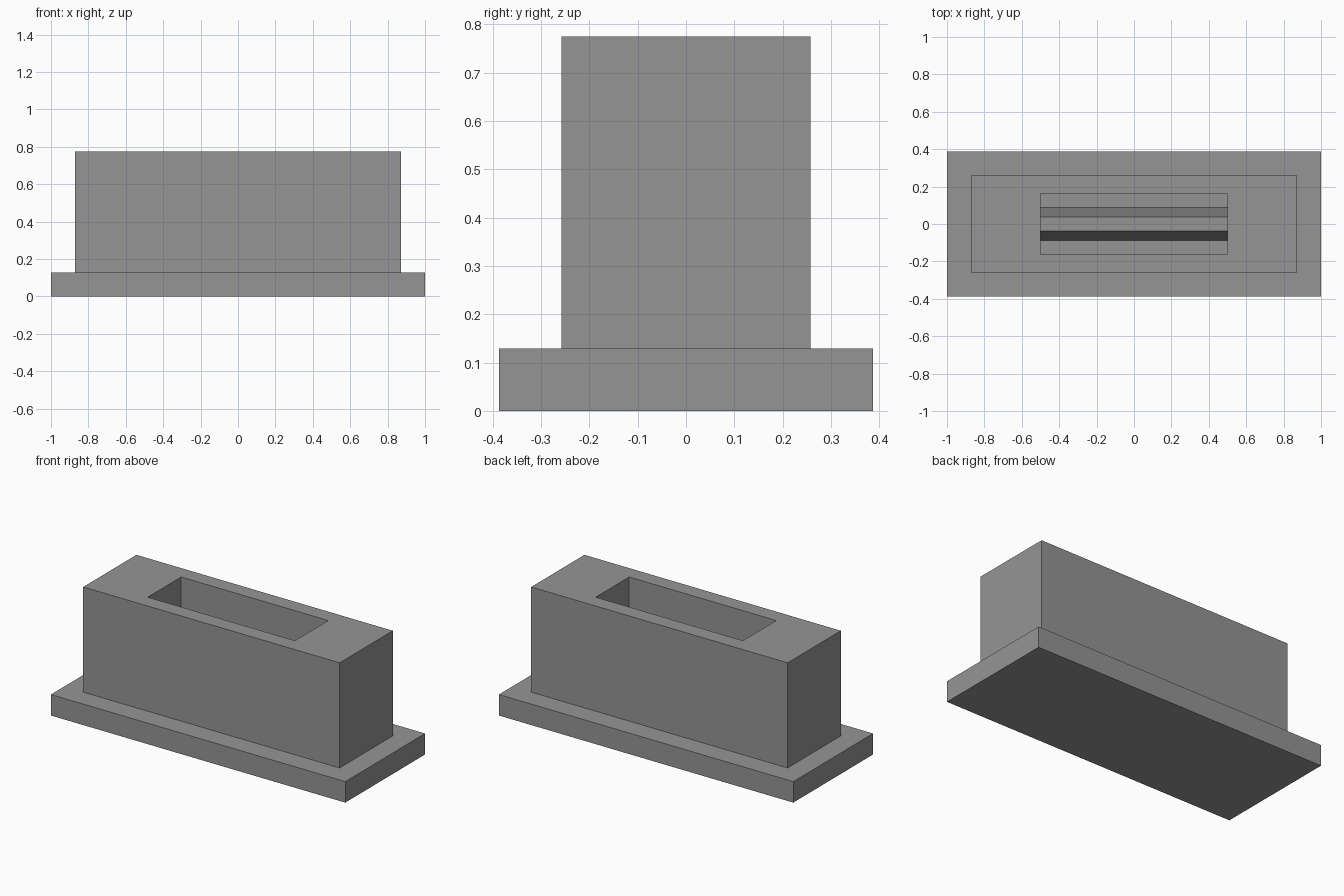
import bpy
import bmesh

if "Cube" in bpy.data.objects:
    bpy.data.objects.remove(bpy.data.objects["Cube"])

grey = bpy.data.materials.new("mid grey")
grey.diffuse_color = (0.3, 0.3, 0.3, 1.0)
grey.use_nodes = True
grey.node_tree.nodes["Principled BSDF"].inputs["Base Color"].default_value = grey.diffuse_color

# half sizes and levels
BASE, BODY, POCKET = (1.0, 0.387), (0.871, 0.258), (0.5, 0.162)
Z_BASE, Z_TOP, Z_FLOOR, Z_RIDGE = 0.129, 0.775, 0.129, 0.42
RIDGE_FOOT, RIDGE_CREST = 0.088, 0.038


def ring(bm, half, z):
    """Rectangle of vertices around the z axis."""
    x, y = half
    return [bm.verts.new((sx * x, sy * y, z))
            for sx, sy in ((-1, -1), (1, -1), (1, 1), (-1, 1))]


def finish(bm, name):
    bmesh.ops.recalc_face_normals(bm, faces=bm.faces)
    mesh = bpy.data.meshes.new(name)
    bm.to_mesh(mesh)
    bm.free()
    mesh.materials.append(grey)
    obj = bpy.data.objects.new(name, mesh)
    bpy.context.collection.objects.link(obj)
    return obj


# stepped housing: base flange, body and open pocket as stacked rectangles
bm = bmesh.new()
rings = [ring(bm, half, z) for half, z in (
    (BASE, 0), (BASE, Z_BASE), (BODY, Z_BASE),
    (BODY, Z_TOP), (POCKET, Z_TOP), (POCKET, Z_FLOOR))]
bm.faces.new(rings[0])
for a, b in zip(rings, rings[1:]):
    for i in range(4):
        j = (i + 1) % 4
        bm.faces.new((a[i], a[j], b[j], b[i]))

# pocket floor with a tapered ridge running its full length
section = [(-RIDGE_FOOT, Z_FLOOR), (-RIDGE_CREST, Z_RIDGE),
           (RIDGE_CREST, Z_RIDGE), (RIDGE_FOOT, Z_FLOOR)]
left, right = [[bm.verts.new((x, y, z)) for y, z in section]
               for x in (-POCKET[0], POCKET[0])]
floor = rings[-1]
left_row = [floor[0]] + left + [floor[3]]
right_row = [floor[1]] + right + [floor[2]]
for i in range(5):
    bm.faces.new((left_row[i], right_row[i], right_row[i + 1], left_row[i + 1]))
bm.faces.new(left)
bm.faces.new(right)
finish(bm, "socket_housing")
